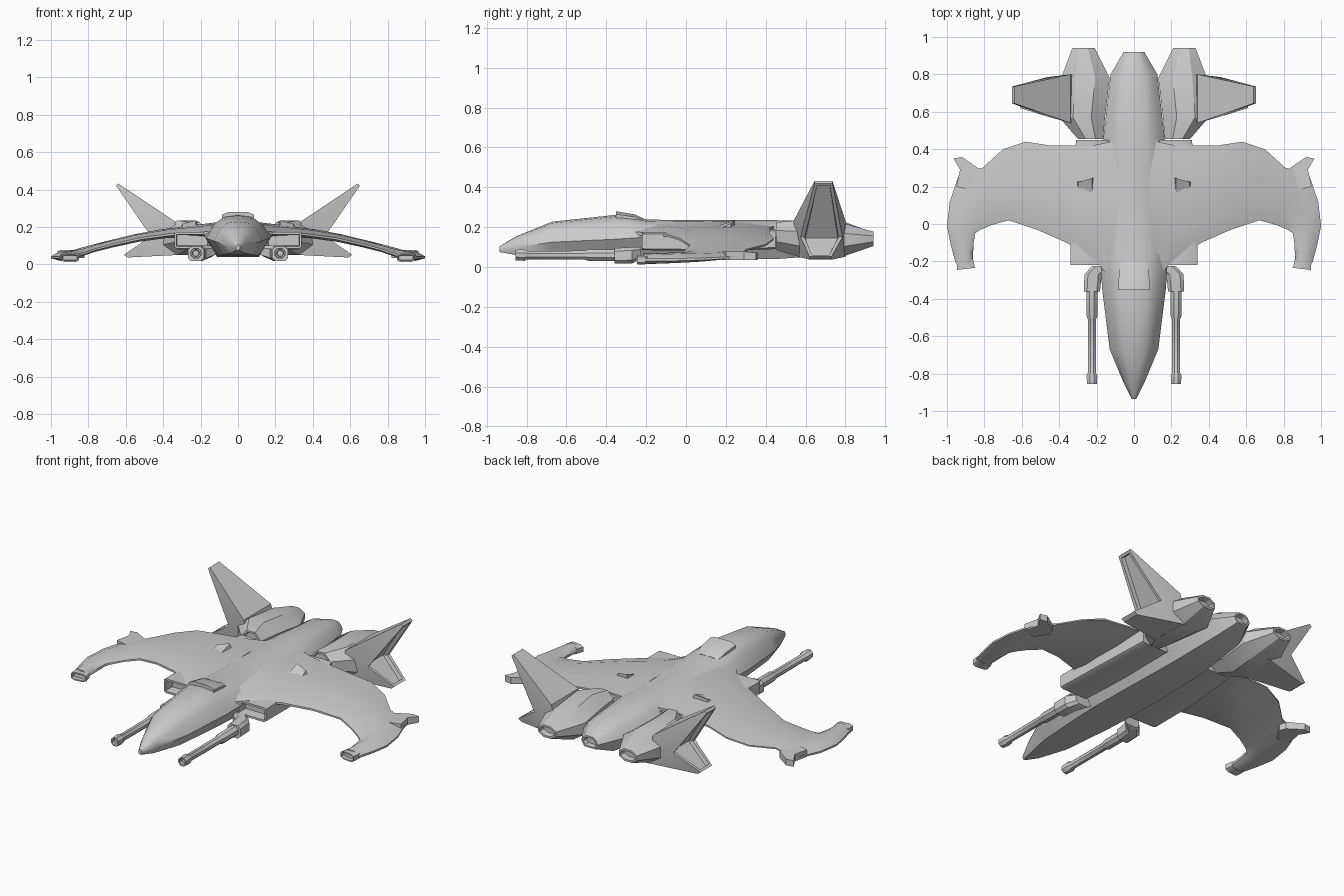
import bpy, bmesh
from mathutils import Vector


def finish(name, bm, mirror=True, angle=0.6):
    bmesh.ops.recalc_face_normals(bm, faces=bm.faces)
    me = bpy.data.meshes.new(name)
    bm.to_mesh(me)
    bm.free()
    ob = bpy.data.objects.new(name, me)
    bpy.context.collection.objects.link(ob)
    if mirror:
        ob.modifiers.new("Mirror", 'MIRROR').use_axis[0] = True
    bpy.ops.object.select_all(action='DESELECT')
    ob.select_set(True)
    bpy.context.view_layer.objects.active = ob
    bpy.ops.object.shade_smooth_by_angle(angle=angle)
    return ob


def recess(bm, faces, thick, depth):
    bmesh.ops.recalc_face_normals(bm, faces=bm.faces)
    bmesh.ops.inset_region(bm, faces=faces, thickness=thick)
    bmesh.ops.inset_region(bm, faces=faces, thickness=0.004, depth=-depth)


def loft(name, rings, mirror=True, hollow_start=None, hollow_end=None, angle=0.6):
    bm = bmesh.new()
    vs = [[bm.verts.new(p) for p in r] for r in rings]
    n = len(vs[0])
    for a, b in zip(vs, vs[1:]):
        for i in range(n):
            bm.faces.new((a[i], a[(i + 1) % n], b[(i + 1) % n], b[i]))
    start, end = bm.faces.new(vs[0]), bm.faces.new(vs[-1])
    if hollow_start:
        recess(bm, [start], *hollow_start)
    if hollow_end:
        recess(bm, [end], *hollow_end)
    return finish(name, bm, mirror, angle)


def box_ring(y, x0, x1, z0, z1, c=0.3):
    """Chamfered rectangle across the y axis."""
    dx, dz = (x1 - x0) * c, (z1 - z0) * c
    return [(x0 + dx, y, z0), (x1 - dx, y, z0), (x1, y, z0 + dz), (x1, y, z1 - dz),
            (x1 - dx, y, z1), (x0 + dx, y, z1), (x0, y, z1 - dz), (x0, y, z0 + dz)]


def hull_ring(y, w, z0, zm, z1):
    half = [(0.45 * w, z1 - 0.04 * (z1 - z0)), (0.75 * w, zm + 0.62 * (z1 - zm)),
            (w, zm), (0.62 * w, z0)]
    right = [(x, y, z) for x, z in half]
    left = [(-x, y, z) for x, z in reversed(half)]
    return [(0, y, z1)] + right + left


# Fuselage, nose to tail nozzle
loft("fuselage", [hull_ring(*s) for s in [
    (-0.935, 0.012, 0.075, 0.09, 0.105), (-0.85, 0.055, 0.06, 0.10, 0.155),
    (-0.67, 0.13, 0.052, 0.125, 0.228), (-0.35, 0.17, 0.047, 0.14, 0.262),
    (-0.2, 0.18, 0.045, 0.15, 0.238), (0.1, 0.18, 0.04, 0.15, 0.235),
    (0.45, 0.165, 0.04, 0.15, 0.235), (0.8, 0.125, 0.065, 0.15, 0.225),
    (0.92, 0.055, 0.11, 0.14, 0.18)]], mirror=False, hollow_end=(0.01, 0.03), angle=0.8)

# Raised hood behind the cockpit
loft("cockpit_hood", [box_ring(-0.352, -0.085, 0.085, 0.2, 0.28, 0.18),
                      box_ring(-0.26, -0.08, 0.08, 0.2, 0.265, 0.2),
                      box_ring(-0.2, -0.07, 0.07, 0.19, 0.238, 0.2)], mirror=False)

# Drooping wing that hooks forward at the tip
stations = [  # leading edge, trailing edge, thickness
    ((0.08, -0.36, 0.17), (0.08, 0.45, 0.20), 0.07),
    ((0.20, -0.20, 0.165), (0.22, 0.42, 0.19), 0.055),
    ((0.36, -0.10, 0.16), (0.45, 0.42, 0.165), 0.04),
    ((0.52, -0.03, 0.138), (0.58, 0.44, 0.14), 0.036),
    ((0.67, 0.02, 0.105), (0.70, 0.40, 0.11), 0.034),
    ((0.76, -0.005, 0.08), (0.81, 0.30, 0.085), 0.032),
    ((0.82, -0.03, 0.06), (0.93, 0.28, 0.05), 0.036),
    ((0.85, -0.05, 0.05), (0.985, 0.12, 0.042), 0.044),
    ((0.857, -0.10, 0.045), (1.0, -0.01, 0.038), 0.048),
    ((0.86, -0.15, 0.042), (0.98, -0.11, 0.036), 0.048),
    ((0.862, -0.215, 0.04), (0.955, -0.205, 0.036), 0.048)]
rings = []
for le, te, t in stations:
    le, te = Vector(le), Vector(te)
    up = Vector((0, 0, t))
    a, b = le.lerp(te, 0.22), le.lerp(te, 0.7)
    rings.append([le + up * 0.15, a + up * 0.6, b + up * 0.55, te + up * 0.12,
                  te - up * 0.12, b - up * 0.4, a - up * 0.5, le - up * 0.15])
loft("wing", rings, angle=0.9)

# Wing tip muzzle and rear spur
loft("wingtip_muzzle", [box_ring(-0.19, 0.86, 0.95, 0.015, 0.062, 0.2),
                        [(x, y - 0.12 * (x - 0.9), z) for x, y, z in
                         box_ring(-0.24, 0.85, 0.945, 0.012, 0.06, 0.2)]],
     hollow_end=(0.008, 0.015))
loft("wingtip_spur", [[(0.82, 0.26, z), (0.835, 0.3, z), (0.92, 0.358, z + d), (0.965, 0.35, z + d),
                       (0.93, 0.29, z), (0.95, 0.2, z), (0.87, 0.18, z)]
                      for z, d in ((0.035, 0.0), (0.078, -0.006))], angle=0.4)

# Air intakes under the wing roots
loft("intake", [box_ring(-0.22, 0.15, 0.34, 0.085, 0.172, 0.08),
                box_ring(0.1, 0.14, 0.335, 0.08, 0.175, 0.08),
                box_ring(0.45, 0.13, 0.31, 0.09, 0.19, 0.08)], hollow_start=(0.012, 0.06))

# Small scoops on the upper wing
loft("wing_scoop", [[(0.225, 0.13, 0.19), (0.305, 0.145, 0.175), (0.305, 0.15, 0.18), (0.225, 0.14, 0.2)],
                    [(0.21, 0.245, 0.19), (0.315, 0.225, 0.18), (0.295, 0.225, 0.218), (0.225, 0.245, 0.235)]],
     angle=0.4)

# Rear engine nacelles
loft("engine_nacelle", [box_ring(*s) for s in [
    (0.455, 0.165, 0.30, 0.085, 0.225), (0.57, 0.155, 0.40, 0.05, 0.236),
    (0.78, 0.13, 0.39, 0.05, 0.222), (0.94, 0.21, 0.33, 0.105, 0.178)]],
    hollow_start=(0.012, 0.02), hollow_end=(0.012, 0.035), angle=0.5)

# V-shaped tail fins with a recessed outer face
outline = [  # x, z, front y, rear y
    (0.64, 0.432, 0.645, 0.735), (0.652, 0.42, 0.645, 0.735), (0.465, 0.15, 0.575, 0.785),
    (0.61, 0.052, 0.62, 0.73), (0.59, 0.037, 0.62, 0.73), (0.29, 0.052, 0.56, 0.80),
    (0.34, 0.232, 0.54, 0.80)]
bm = bmesh.new()
f = [bm.verts.new((x, y0, z)) for x, z, y0, y1 in outline]
r = [bm.verts.new((x, y1, z)) for x, z, y0, y1 in outline]
rim = [bm.faces.new((f[i], f[(i + 1) % 7], r[(i + 1) % 7], r[i])) for i in range(7)]
for side in (f, r):
    for idx in ((0, 1, 2, 6), (2, 3, 4, 5), (2, 5, 6)):
        bm.faces.new([side[i] for i in idx])
recess(bm, rim[1:3], 0.02, 0.025)
finish("tail_fin", bm, angle=0.4)

# Forward guns: mount, sleeve, barrel and muzzle
loft("gun_mount", [box_ring(-0.36, 0.182, 0.268, 0.018, 0.095, 0.2),
                   box_ring(-0.27, 0.172, 0.265, 0.018, 0.1, 0.2),
                   box_ring(-0.225, 0.12, 0.225, 0.04, 0.1, 0.2)], angle=0.5)


def tube(y, rad):
    return box_ring(y, 0.225 - rad, 0.225 + rad, 0.06 - rad, 0.06 + rad)


loft("gun_barrel", [tube(*s) for s in [
    (-0.855, 0.026), (-0.81, 0.029), (-0.795, 0.021), (-0.51, 0.022),
    (-0.49, 0.029), (-0.34, 0.029)]], hollow_start=(0.008, 0.02))
